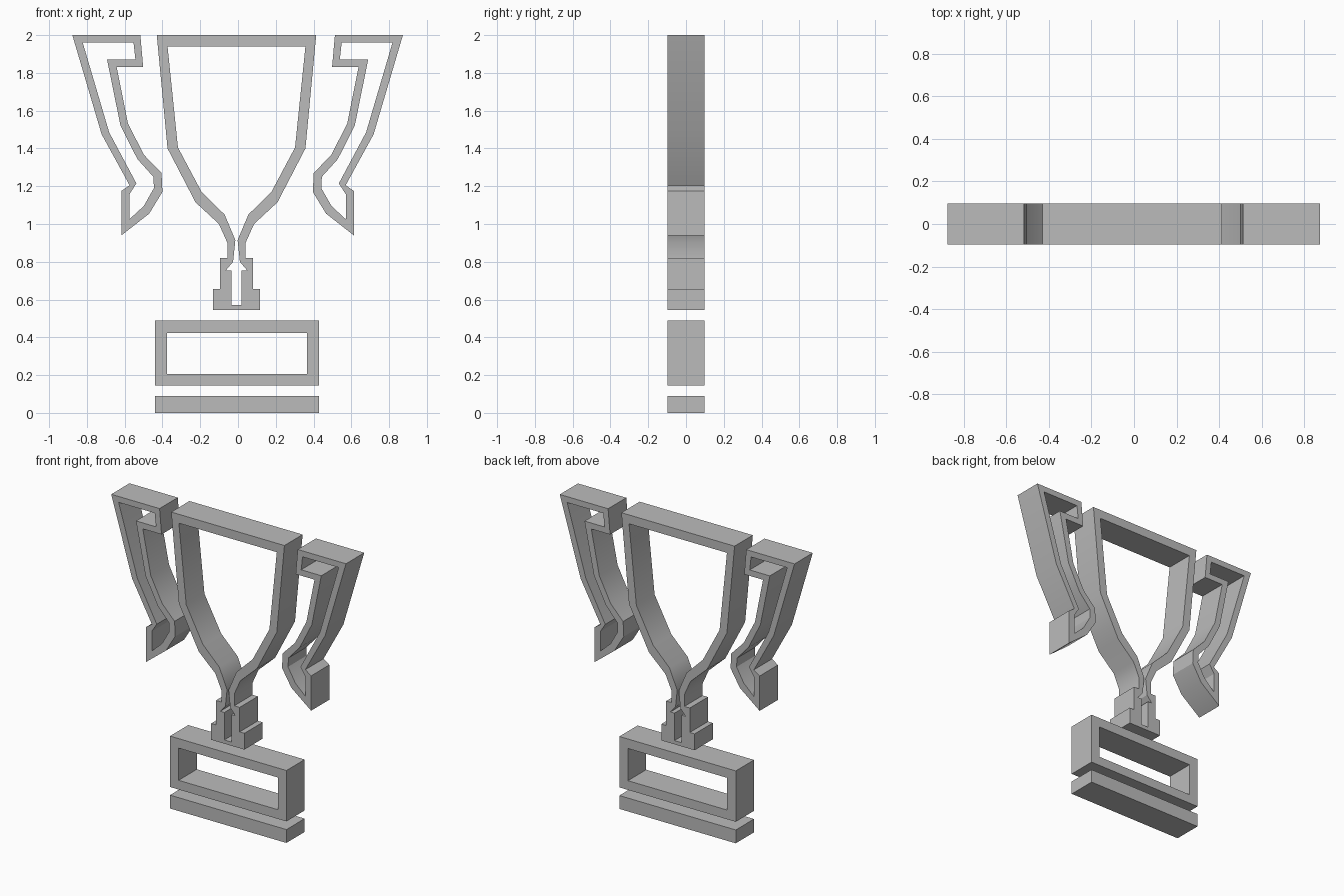
import bpy
import bmesh
import math

default = bpy.data.objects.get("Cube")
if default:
    bpy.data.objects.remove(default)

HALF_DEPTH = 0.097

grey = bpy.data.materials.new("plain_grey")
grey.use_nodes = True
grey.diffuse_color = (0.5, 0.5, 0.5, 1)
grey.node_tree.nodes["Principled BSDF"].inputs["Base Color"].default_value = (0.5, 0.5, 0.5, 1)


def extruded(name, outer, inner=None, shift=0.0, flip=1):
    """Extrude an x-z outline; with an inner outline it becomes a hollow frame."""
    bm = bmesh.new()

    def loop(points):
        return [bm.verts.new((flip * x + shift, -HALF_DEPTH, z)) for x, z in points]

    a = loop(outer)
    if inner:
        b = loop(inner)
        for i in range(len(a)):
            bm.faces.new((a[i - 1], a[i], b[i], b[i - 1]))
    else:
        bm.faces.new(a)
    front = bm.faces[:]
    back = bmesh.ops.extrude_face_region(bm, geom=front, use_keep_orig=True)
    for v in back["geom"]:
        if isinstance(v, bmesh.types.BMVert):
            v.co.y = HALF_DEPTH
    bmesh.ops.recalc_face_normals(bm, faces=bm.faces[:])
    mesh = bpy.data.meshes.new(name)
    bm.to_mesh(mesh)
    bm.free()
    mesh.materials.append(grey)
    obj = bpy.data.objects.new(name, mesh)
    bpy.context.collection.objects.link(obj)
    bpy.ops.object.select_all(action="DESELECT")
    obj.select_set(True)
    bpy.context.view_layer.objects.active = obj
    bpy.ops.object.shade_smooth_by_angle(angle=math.radians(30))
    return obj


def symmetric(half):
    return half + [(-x, z) for x, z in reversed(half)]


def rectangle(width, low, high):
    return symmetric([(width / 2, high), (width / 2, low)])


# Plinth: solid foot plate and hollow name-plate frame
extruded("foot_plate", rectangle(0.868, 0, 0.09), shift=-0.005)
extruded("plinth_frame", rectangle(0.868, 0.145, 0.488),
         rectangle(0.74, 0.207, 0.424), shift=-0.005)

# Cup outline with its stepped stem
cup_outer = [(0.422, 2), (0.365, 1.4), (0.217, 1.115), (0.093, 1.0), (0.048, 0.9),
             (0.048, 0.82), (0.088, 0.82), (0.088, 0.655), (0.124, 0.655), (0.124, 0.545)]
cup_inner = [(0.365, 1.94), (0.31, 1.405), (0.185, 1.17), (0.063, 1.05), (0.006, 0.915),
             (0.018, 0.8), (0.056, 0.755), (0.026, 0.755), (0.026, 0.6), (0.026, 0.57)]
extruded("cup", symmetric(cup_outer), symmetric(cup_inner), shift=-0.008)

# Pair of hollow ribbon handles
handle_outer = [(0.875, 2), (0.515, 2), (0.5, 1.83), (0.64, 1.83), (0.58, 1.53),
                (0.495, 1.365), (0.403, 1.27), (0.398, 1.17), (0.468, 1.055),
                (0.615, 0.94), (0.615, 1.175), (0.572, 1.205), (0.72, 1.475)]
handle_inner = [(0.82, 1.96), (0.551, 1.96), (0.541, 1.87), (0.691, 1.87), (0.62, 1.52),
                (0.53, 1.343), (0.446, 1.25), (0.443, 1.19), (0.497, 1.095),
                (0.573, 1.025), (0.573, 1.157), (0.536, 1.215), (0.68, 1.485)]
for side, flip in (("left", 1), ("right", -1)):
    extruded(side + "_handle", handle_outer, handle_inner, shift=-0.002, flip=flip)
